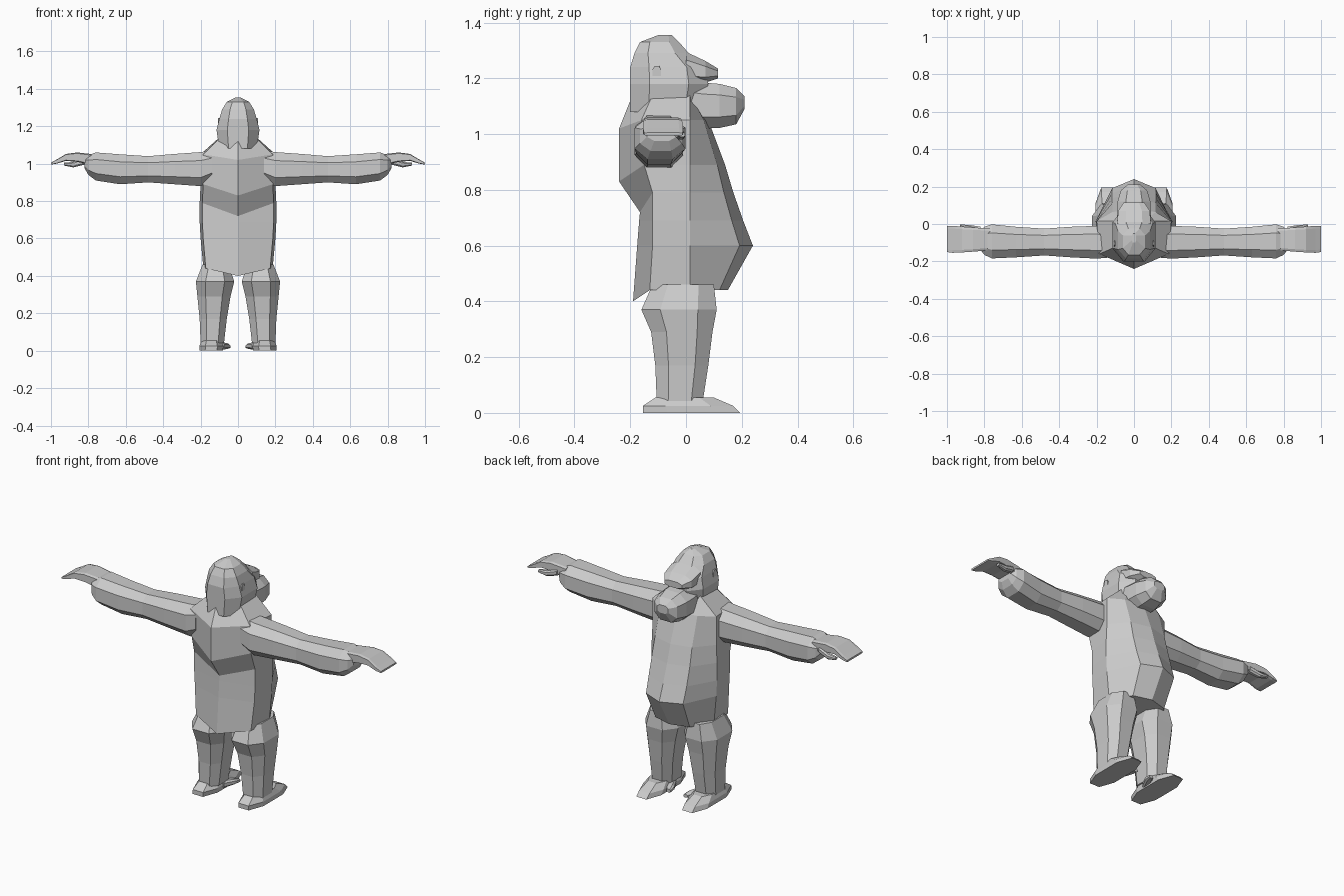
import bpy
import bmesh

default_cube = bpy.data.objects.get("Cube")
if default_cube:
    bpy.data.objects.remove(default_cube, do_unlink=True)

# One plain grey for the whole animal
grey = bpy.data.materials.new("plain grey")
grey.diffuse_color = (0.6, 0.6, 0.6, 1)
grey.use_nodes = True
shader = next(n for n in grey.node_tree.nodes if n.type == "BSDF_PRINCIPLED")
shader.inputs["Base Color"].default_value = grey.diffuse_color


def loft(name, rings):
    """Skin a row of equal-length point rings and close both ends."""
    bm = bmesh.new()
    loops = [[bm.verts.new(point) for point in ring] for ring in rings]
    count = len(loops[0])
    for lower, upper in zip(loops, loops[1:]):
        for i in range(count):
            j = (i + 1) % count
            bm.faces.new((lower[i], lower[j], upper[j], upper[i]))
    bm.faces.new(loops[0])
    bm.faces.new(loops[-1])
    bmesh.ops.recalc_face_normals(bm, faces=bm.faces)
    mesh = bpy.data.meshes.new(name)
    bm.to_mesh(mesh)
    bm.free()
    mesh.materials.append(grey)
    obj = bpy.data.objects.new(name, mesh)
    bpy.context.collection.objects.link(obj)
    return obj


def octagon(low_u, high_u, low_v, high_v, cut=0.5):
    """Corner-cut rectangle between the given extents."""
    middle_u, middle_v = (low_u + high_u) / 2, (low_v + high_v) / 2
    half_u, half_v = (high_u - low_u) / 2, (high_v - low_v) / 2
    corners = [(1, -cut), (1, cut), (cut, 1), (-cut, 1),
               (-1, cut), (-1, -cut), (-cut, -1), (cut, -1)]
    return [(middle_u + half_u * u, middle_v + half_v * v) for u, v in corners]


def along_x(x, *extents):
    return [(x, u, v) for u, v in octagon(*extents)]


def along_y(y, *extents):
    return [(u, y, v) for u, v in octagon(*extents)]


def along_z(z, *extents):
    return [(u, v, z) for u, v in octagon(*extents)]


def pair(name, rings):
    """Build the left part and its mirror image on the right."""
    loft("left_" + name, rings)
    loft("right_" + name, [[(-x, y, z) for x, y, z in ring] for ring in rings])


def torso_ring(z, back, front, width, back_lift, back_side):
    """Eight-point body section with ridged spine and belly."""
    half = [(width * 0.93, back_side, z), (width, 0.015, z),
            (width * 0.58, front * 0.8, z)]
    mirrored = [(-x, y, height) for x, y, height in reversed(half)]
    return [(0, back, z + back_lift)] + half + [(0, front, z)] + mirrored


# Torso: hips, belly, humped shoulders and neck base
loft("torso", [torso_ring(*row) for row in (
    (0.44, -0.19, 0.15, 0.185, -0.04, -0.13),
    (0.6, -0.175, 0.24, 0.2, 0, -0.12),
    (0.69, -0.168, 0.205, 0.205, 0, -0.12),
    (0.79, -0.165, 0.17, 0.205, -0.07, -0.12),
    (0.89, -0.24, 0.14, 0.2, -0.06, -0.15),
    (1.05, -0.24, 0.08, 0.2, -0.03, -0.16),
    (1.14, -0.2, 0.02, 0.1, -0.02, -0.12),
)])

# Skull with its high crest
skull = loft("skull", [along_z(*row) for row in (
    (1.08, -0.1, 0.1, -0.2, 0.06),
    (1.18, -0.115, 0.115, -0.2, 0.08),
    (1.24, -0.1, 0.1, -0.2, 0.07),
    (1.29, -0.085, 0.085, -0.185, 0.01),
    (1.33, -0.06, 0.06, -0.165, -0.025),
    (1.355, -0.012, 0.012, -0.1, -0.05),
)])

# Brow ridge, muzzle and nose
loft("brow", [along_y(*row) for row in (
    (0, -0.09, 0.09, 1.18, 1.295),
    (0.07, -0.085, 0.085, 1.185, 1.262),
    (0.115, -0.055, 0.055, 1.2, 1.235),
)])
loft("muzzle", [along_y(*row) for row in (
    (0, -0.09, 0.09, 1.04, 1.19),
    (0.06, -0.09, 0.09, 1.02, 1.185),
    (0.12, -0.088, 0.088, 1.022, 1.18),
    (0.18, -0.07, 0.07, 1.035, 1.165),
    (0.21, -0.035, 0.035, 1.09, 1.135),
)])

# Small ears
pair("ear", [along_x(*row) for row in (
    (0.08, -0.115, -0.085, 1.19, 1.24),
    (0.108, -0.12, -0.09, 1.195, 1.245),
)])

# Arms stretched sideways
pair("arm", [along_x(*row) for row in (
    (0.14, -0.18, -0.02, 0.91, 1.07),
    (0.2, -0.185, -0.01, 0.88, 1.062),
    (0.34, -0.178, -0.015, 0.89, 1.052),
    (0.48, -0.168, -0.025, 0.9, 1.04),
    (0.63, -0.178, -0.015, 0.89, 1.05),
    (0.76, -0.184, -0.002, 0.91, 1.06),
    (0.8, -0.165, -0.015, 0.94, 1.045),
    (0.82, -0.14, -0.035, 0.975, 1.035),
)])

# Flat drooping hands and thumbs
pair("hand", [along_x(*row, 0.8) for row in (
    (0.77, -0.14, -0.025, 0.99, 1.05),
    (0.86, -0.148, -0.018, 1.01, 1.06),
    (0.92, -0.152, -0.014, 1.015, 1.052),
    (0.97, -0.154, -0.01, 1.0, 1.022),
    (1.0, -0.15, -0.012, 0.995, 1.005),
)])
pair("thumb", [along_x(*row) for row in (
    (0.82, -0.05, -0.015, 0.995, 1.03),
    (0.88, -0.035, -0.005, 0.98, 1.01),
    (0.93, -0.025, -0.003, 0.99, 1.005),
)])

# Legs
pair("leg", [along_z(*row) for row in (
    (0.46, 0.05, 0.19, -0.12, 0.1),
    (0.37, 0.02, 0.225, -0.16, 0.11),
    (0.29, 0.04, 0.217, -0.125, 0.095),
    (0.17, 0.06, 0.205, -0.11, 0.08),
    (0.04, 0.075, 0.2, -0.105, 0.06),
)])

# Feet with an inward big toe
pair("foot", [along_z(*row) for row in (
    (0, 0.08, 0.207, -0.155, 0.195),
    (0.025, 0.078, 0.207, -0.155, 0.17),
    (0.055, 0.09, 0.195, -0.11, 0.1),
)])
pair("big_toe", [along_y(*row) for row in (
    (-0.02, 0.075, 0.11, 0.005, 0.045),
    (0.04, 0.045, 0.09, 0.01, 0.04),
    (0.08, 0.04, 0.065, 0.012, 0.03),
)])
